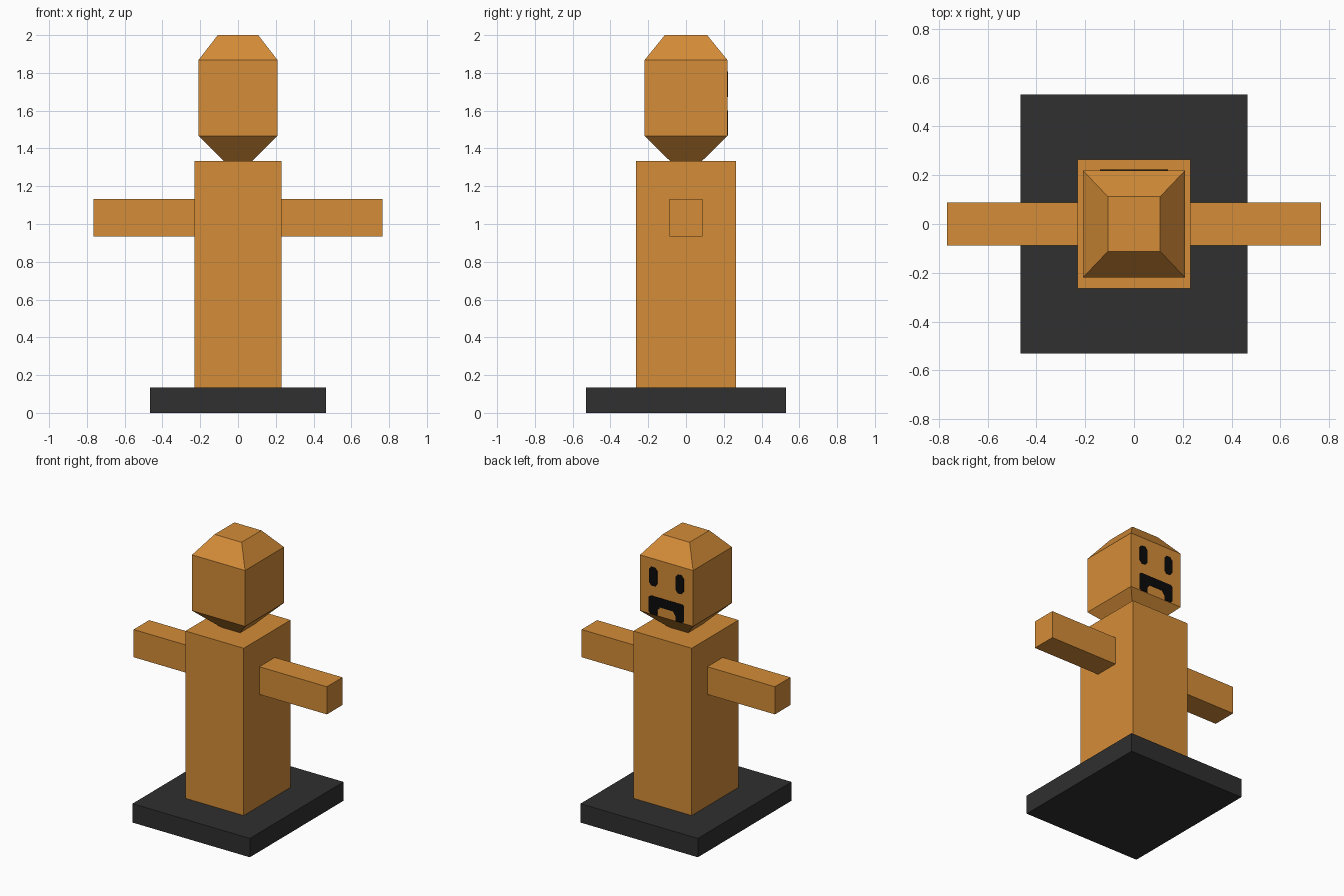
import bpy, bmesh

if "Cube" in bpy.data.objects:
    bpy.data.objects.remove(bpy.data.objects["Cube"])


def material(name, rgb):
    m = bpy.data.materials.new(name)
    m.diffuse_color = (*rgb, 1)
    m.use_nodes = True
    m.node_tree.nodes["Principled BSDF"].inputs["Base Color"].default_value = m.diffuse_color
    return m


orange = material("orange", (0.66, 0.265, 0.039))
charcoal = material("charcoal", (0.029, 0.029, 0.029))
black = material("black", (0.003, 0.003, 0.003))


def finish(name, bm, mat):
    bmesh.ops.recalc_face_normals(bm, faces=bm.faces)
    me = bpy.data.meshes.new(name)
    bm.to_mesh(me)
    bm.free()
    me.materials.append(mat)
    ob = bpy.data.objects.new(name, me)
    bpy.context.collection.objects.link(ob)
    return ob


def loft(name, sections, mat, cx=0):
    """Capped solid through stacked rectangles (half x, half y, z)."""
    bm = bmesh.new()
    rings = [[bm.verts.new((cx + sx * hx, sy * hy, z))
              for sx, sy in ((-1, -1), (1, -1), (1, 1), (-1, 1))]
             for hx, hy, z in sections]
    for a, b in zip(rings, rings[1:]):
        for i in range(4):
            j = (i + 1) % 4
            bm.faces.new((a[i], a[j], b[j], b[i]))
    bm.faces.new(rings[0])
    bm.faces.new(rings[-1])
    return finish(name, bm, mat)


def plate(name, outline, y, mat, thick=0.004):
    """Thin painted detail on the +y side, from an (x, z) outline."""
    bm = bmesh.new()
    face = bm.faces.new([bm.verts.new((x, y - 0.001, z)) for x, z in outline])
    ext = bmesh.ops.extrude_face_region(bm, geom=[face], use_keep_orig=True)
    for v in ext["geom"]:
        if isinstance(v, bmesh.types.BMVert):
            v.co.y += thick
    return finish(name, bm, mat)


# Base, body and head
loft("base", [(0.465, 0.53, 0), (0.465, 0.53, 0.135)], charcoal)
loft("body", [(0.231, 0.265, 0.135), (0.231, 0.265, 1.333)], orange)
loft("head", [(0.075, 0.083, 1.332), (0.21, 0.22, 1.467),
              (0.21, 0.22, 1.867), (0.107, 0.112, 2.0)], orange)

# Arms and eyes, mirrored left and right
for side, s in (("left", -1), ("right", 1)):
    loft(side + "_arm", [(0.2675, 0.088, 0.935), (0.2675, 0.088, 1.133)],
         orange, s * 0.4985)
    eye = [(sx * w, 1.74 + sz * h)
           for sx, sz, pts in ((1, 1, ((0.033, 0.045), (0.015, 0.067))),
                               (-1, 1, ((0.015, 0.067), (0.033, 0.045))),
                               (-1, -1, ((0.033, 0.045), (0.015, 0.067))),
                               (1, -1, ((0.015, 0.067), (0.033, 0.045))))
           for w, h in pts]
    plate(side + "_eye", [(s * 0.105 + x, z) for x, z in eye], 0.22, black)

# Frowning mouth: an arch, half outline mirrored
half = [(0.125, 1.6), (0.14, 1.588), (0.14, 1.482), (0.125, 1.469),
        (0.072, 1.469), (0.072, 1.505), (0.052, 1.533)]
plate("mouth", half + [(-x, z) for x, z in reversed(half)], 0.22, black)
